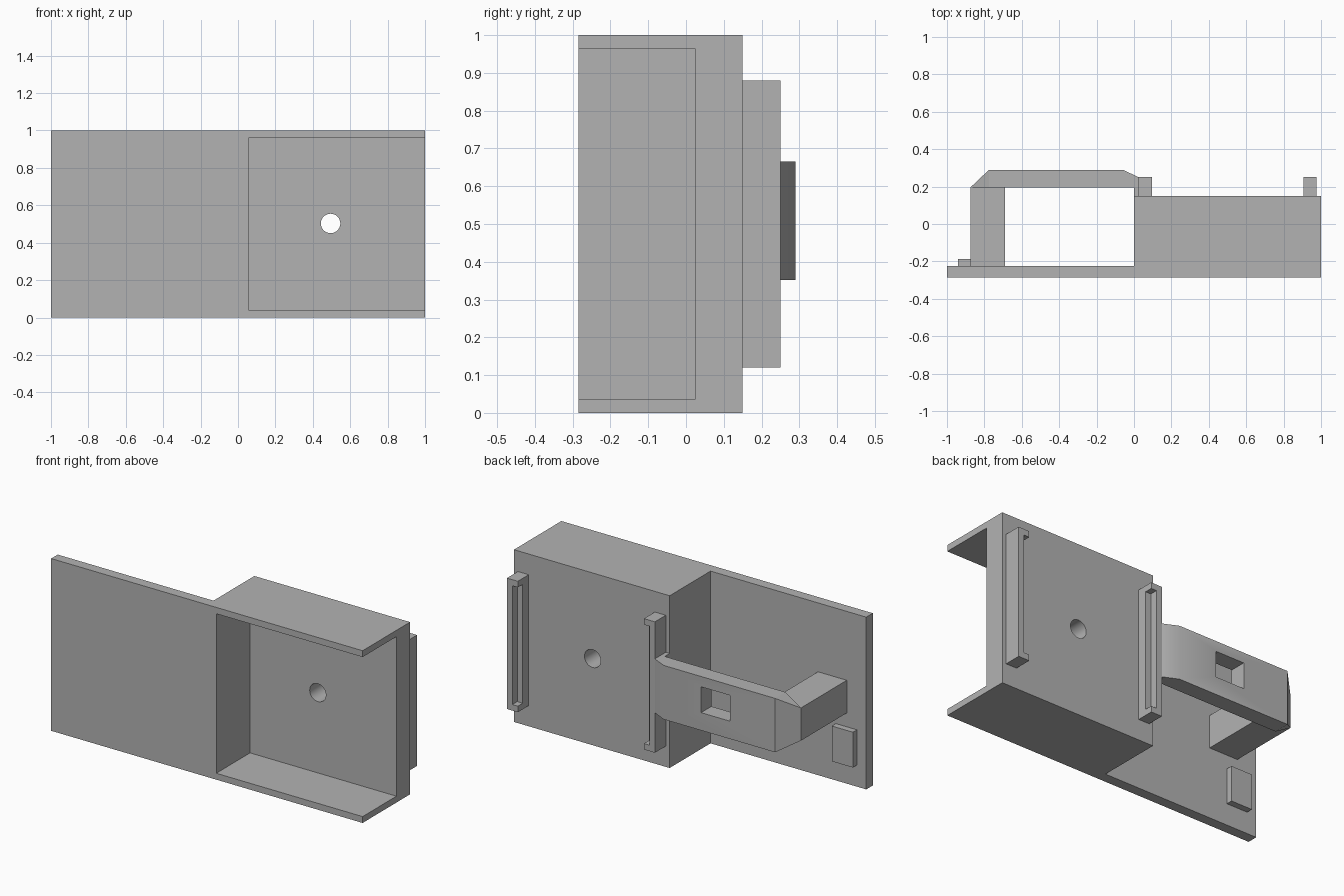
import bpy
import bmesh
import math
from mathutils import Vector

if "Cube" in bpy.data.objects:
    bpy.data.objects.remove(bpy.data.objects["Cube"], do_unlink=True)

GREY = (0.45, 0.45, 0.45, 1)
grey = bpy.data.materials.new("plain grey")
grey.use_nodes = True
grey.diffuse_color = GREY
grey.node_tree.nodes["Principled BSDF"].inputs["Base Color"].default_value = GREY


def finish(name, bm):
    """Turn a bmesh into a grey object."""
    bmesh.ops.recalc_face_normals(bm, faces=bm.faces)
    mesh = bpy.data.meshes.new(name)
    bm.to_mesh(mesh)
    bm.free()
    mesh.materials.append(grey)
    obj = bpy.data.objects.new(name, mesh)
    bpy.context.collection.objects.link(obj)
    return obj


def prism(profile, z0, z1):
    """Extrude a plan outline upward."""
    bm = bmesh.new()
    face = bm.faces.new([bm.verts.new((x, y, z0)) for x, y in profile])
    new = bmesh.ops.extrude_face_region(bm, geom=[face])["geom"]
    verts = [v for v in new if isinstance(v, bmesh.types.BMVert)]
    bmesh.ops.translate(bm, verts=verts, vec=(0, 0, z1 - z0))
    return bm


def box(name, x, y, z):
    outline = [(x[0], y[0]), (x[1], y[0]), (x[1], y[1]), (x[0], y[1])]
    return finish(name, prism(outline, *z))


def activate(obj):
    bpy.ops.object.select_all(action='DESELECT')
    obj.select_set(True)
    bpy.context.view_layer.objects.active = obj


def cut(obj, cutter):
    """Subtract a cutter and discard it."""
    cutter.hide_render = True
    mod = obj.modifiers.new("cut", 'BOOLEAN')
    mod.object = cutter
    mod.operation = 'DIFFERENCE'
    mod.solver = 'EXACT'
    activate(obj)
    bpy.ops.object.modifier_apply(modifier=mod.name)
    bpy.data.objects.remove(cutter, do_unlink=True)


def smooth(obj):
    activate(obj)
    bpy.ops.object.shade_smooth_by_angle(angle=math.radians(30))


# Front plate and deep housing in one piece
body = finish("body", prism([(-1, -0.285), (1, -0.285), (1, 0.15), (0, 0.15),
                             (0, -0.225), (-1, -0.225)], 0, 1))
# Pocket open to the front and to the left side
cut(body, box("pocket_cutter", (0.06, 1.2), (-0.5, 0.025), (0.037, 0.963)))
# Round bore through the back wall
bpy.ops.mesh.primitive_cylinder_add(vertices=48, radius=0.052, depth=0.4,
                                    location=(0.495, 0.09, 0.503),
                                    rotation=(math.pi / 2, 0, 0))
cut(body, bpy.context.object)
smooth(body)

# Pair of facing rails, each with a stepped inner corner between end caps
for name, outer, inner in (("right_rail", 0.025, 0.095), ("left_rail", 0.975, 0.905)):
    rail = box(name, sorted((outer, inner)), (0.15, 0.25), (0.12, 0.88))
    middle = (outer + inner) / 2
    beyond = inner + (inner - outer)
    cut(rail, box("step_cutter", sorted((middle, beyond)), (0.205, 0.4), (0.155, 0.845)))

# Latch strap with a tapered tip
bm = prism([(-0.875, 0.195), (-0.775, 0.29), (-0.06, 0.29), (0.025, 0.25),
            (0.025, 0.15), (0, 0.15), (0, 0.195)], 0.352, 0.665)
bmesh.ops.bisect_plane(bm, geom=bm.verts[:] + bm.edges[:] + bm.faces[:], dist=1e-5,
                       plane_co=Vector((-0.775, 0, 0)), plane_no=Vector((1, 0, 0)))
for v in bm.verts:
    if v.co.x < -0.85:
        v.co.z = 0.41 if v.co.z < 0.5 else 0.6
strap = finish("latch_strap", bm)
cut(strap, box("window_cutter", (-0.485, -0.3), (0.1, 0.4), (0.455, 0.605)))
smooth(strap)

# Leg from the strap tip to the plate, and the small stop tab beside it
box("latch_leg", (-0.875, -0.69), (-0.225, 0.195), (0.41, 0.6))
box("stop_tab", (-0.94, -0.805), (-0.225, -0.188), (0.125, 0.33))
